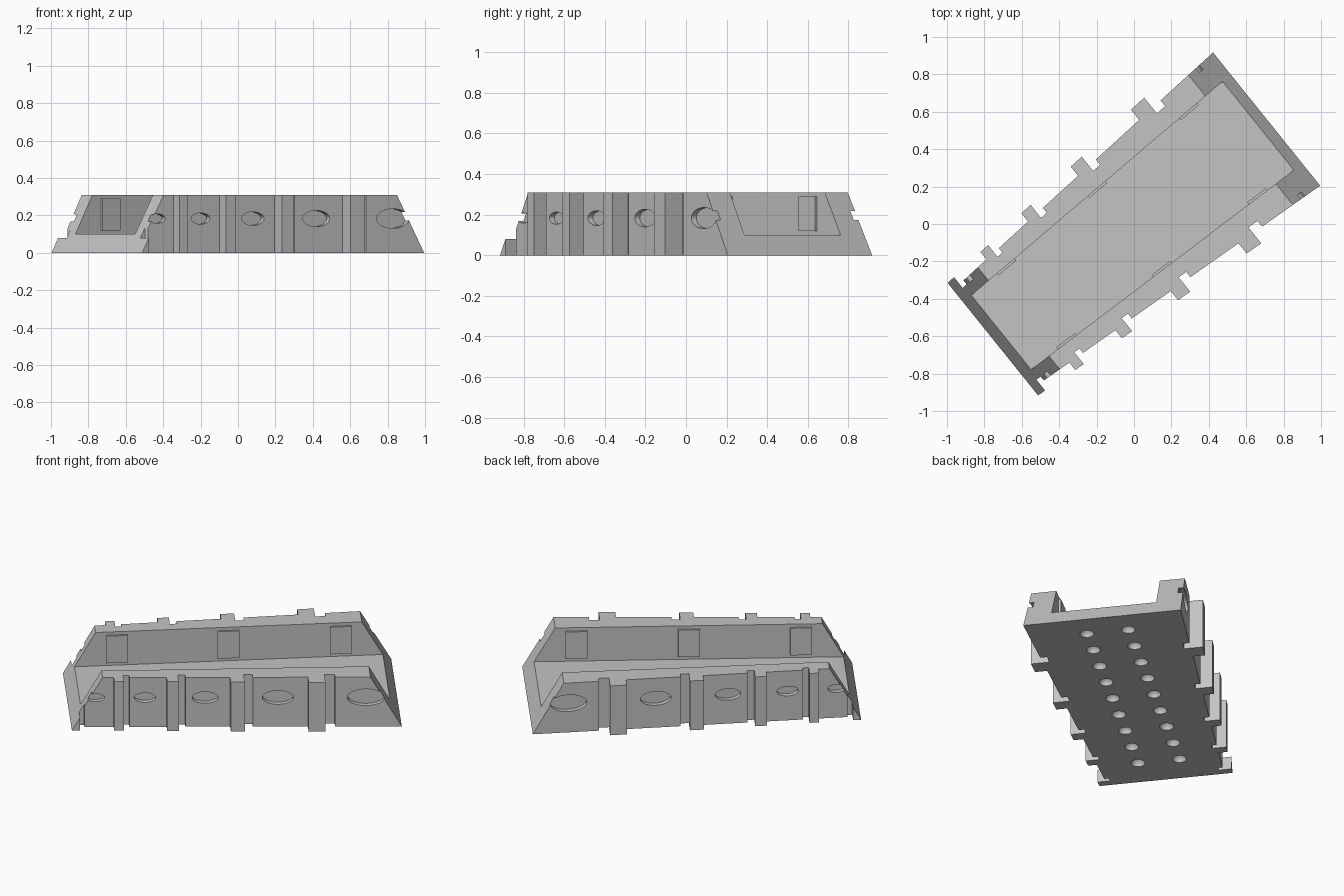
import bpy, bmesh, math
from mathutils import Matrix, Vector

old = bpy.data.objects.get("Cube")
if old:
    bpy.data.objects.remove(old, do_unlink=True)

HEIGHT, FLOOR, SLANT = 0.31, 0.1, 0.178
BACK, FRONT = -0.974, 0.904          # ends along the trough axis
TAPER = 0.063                        # outer widening per unit of length
INNER_TAPER = 0.028
PLACE = Matrix.Rotation(math.radians(38.8), 4, 'Z') @ Matrix.Translation((0, -0.007, 0))

grey = bpy.data.materials.new("light_grey")
grey.use_nodes = True
colour = (0.55, 0.55, 0.55, 1)
grey.diffuse_color = colour
grey.node_tree.nodes["Principled BSDF"].inputs["Base Color"].default_value = colour


def outer(u):
    return 0.4 + TAPER * u


def inner(u):
    return 0.28 + INNER_TAPER * u


def prism(bm, points, extrusion):
    """Add a closed prism from a loop of points."""
    face = bm.faces.new([bm.verts.new(p) for p in points])
    result = bmesh.ops.extrude_face_region(bm, geom=[face])
    moved = [g for g in result["geom"] if isinstance(g, bmesh.types.BMVert)]
    bmesh.ops.translate(bm, verts=moved, vec=extrusion)


def make_object(name, bm):
    bmesh.ops.recalc_face_normals(bm, faces=bm.faces)
    mesh = bpy.data.meshes.new(name)
    bm.to_mesh(mesh)
    bm.free()
    mesh.materials.append(grey)
    obj = bpy.data.objects.new(name, mesh)
    bpy.context.collection.objects.link(obj)
    return obj


def cut(obj, cutter_bm):
    """Subtract the cutter, keep the result and discard the cutter."""
    cutter = make_object("cutter", cutter_bm)
    cutter.hide_render = True
    mod = obj.modifiers.new("cut", 'BOOLEAN')
    mod.operation, mod.solver, mod.object = 'DIFFERENCE', 'EXACT', cutter
    bpy.context.view_layer.update()
    graph = bpy.context.evaluated_depsgraph_get()
    mesh = bpy.data.meshes.new_from_object(obj.evaluated_get(graph))
    obj.modifiers.clear()
    obj.data = mesh
    bpy.data.objects.remove(cutter, do_unlink=True)


# Plan outline: tapered sides with ribs, each followed by a shallow notch
side = []
for i, centre in enumerate((-0.951, -0.706, -0.4, -0.032, 0.418)):
    width = 0.046 * 1.2 ** i
    a, b = centre - width / 2, centre + width / 2
    c = b + 0.62 * width
    depth = 0.027 + 0.003 * i
    rib = 0.463 + 0.08 * centre
    if i == 0:
        a = BACK - 0.01
    else:
        side.append((a, outer(a)))
    side += [(a, rib - TAPER * width / 2), (b, rib + TAPER * width / 2),
             (b, outer(b) - depth), (c, outer(c) - depth), (c, outer(c))]
end = FRONT + 0.01
side.append((end, outer(end)))
outline = side + [(u, -v) for u, v in reversed(side)]
bm = bmesh.new()
prism(bm, [(u, v, 0) for u, v in outline], (0, 0, HEIGHT))
body = make_object("trough_body", bm)

# Sloping ends
bm = bmesh.new()
lean = SLANT / HEIGHT
for u, sign in ((BACK, -1), (FRONT, 1)):
    low, high = -0.1, HEIGHT + 0.1
    prism(bm, [(u - sign * lean * low, -1, low), (u + sign, -1, low),
               (u + sign, -1, high), (u - sign * lean * high, -1, high)], (0, 2, 0))
cut(body, bm)

# Open channel, oval side recesses and rows of dimples underneath
bm = bmesh.new()
prism(bm, [(-1.2, -inner(-1.2), FLOOR), (1.2, -inner(1.2), FLOOR),
           (1.2, inner(1.2), FLOOR), (-1.2, inner(-1.2), FLOOR)], (0, 0, 0.4))
for i, u in enumerate((-0.837, -0.556, -0.214, 0.2, 0.7)):
    size = 1.2 ** i
    for s in (-1, 1):
        matrix = (Matrix.Translation((u, s * outer(u), 0.183))
                  @ Matrix.Rotation(s * math.atan(TAPER), 4, 'Z')
                  @ Matrix.Diagonal((0.051 * size, 1, 0.025 * size, 1))
                  @ Matrix.Rotation(math.pi / 2, 4, 'X'))
        bmesh.ops.create_cone(bm, cap_ends=True, segments=32, radius1=1, radius2=1,
                              depth=0.06, matrix=matrix)
for i in range(9):
    for s in (-1, 1):
        bmesh.ops.create_uvsphere(bm, u_segments=20, v_segments=10, radius=0.04,
                                  matrix=Matrix.Translation((0.74 - 0.1875 * i, 0.12 * s, 0)))
cut(body, bm)
body.data.transform(PLACE)

# Raised panels on the inner walls
for name, s in (("left_panels", 1), ("right_panels", -1)):
    bm = bmesh.new()
    for u in (-0.675, -0.037, 0.606):
        matrix = (Matrix.Translation((u, s * inner(u), 0.205))
                  @ Matrix.Rotation(s * math.atan(INNER_TAPER), 4, 'Z')
                  @ Matrix.Diagonal((0.125, 0.026, 0.17, 1)))
        bmesh.ops.create_cube(bm, size=1, matrix=matrix)
    make_object(name, bm).data.transform(PLACE)

# Smooth the dimples and ovals, keep all other edges crisp
bpy.ops.object.select_all(action='DESELECT')
body.select_set(True)
bpy.context.view_layer.objects.active = body
bpy.ops.object.shade_smooth_by_angle(angle=math.radians(30))
